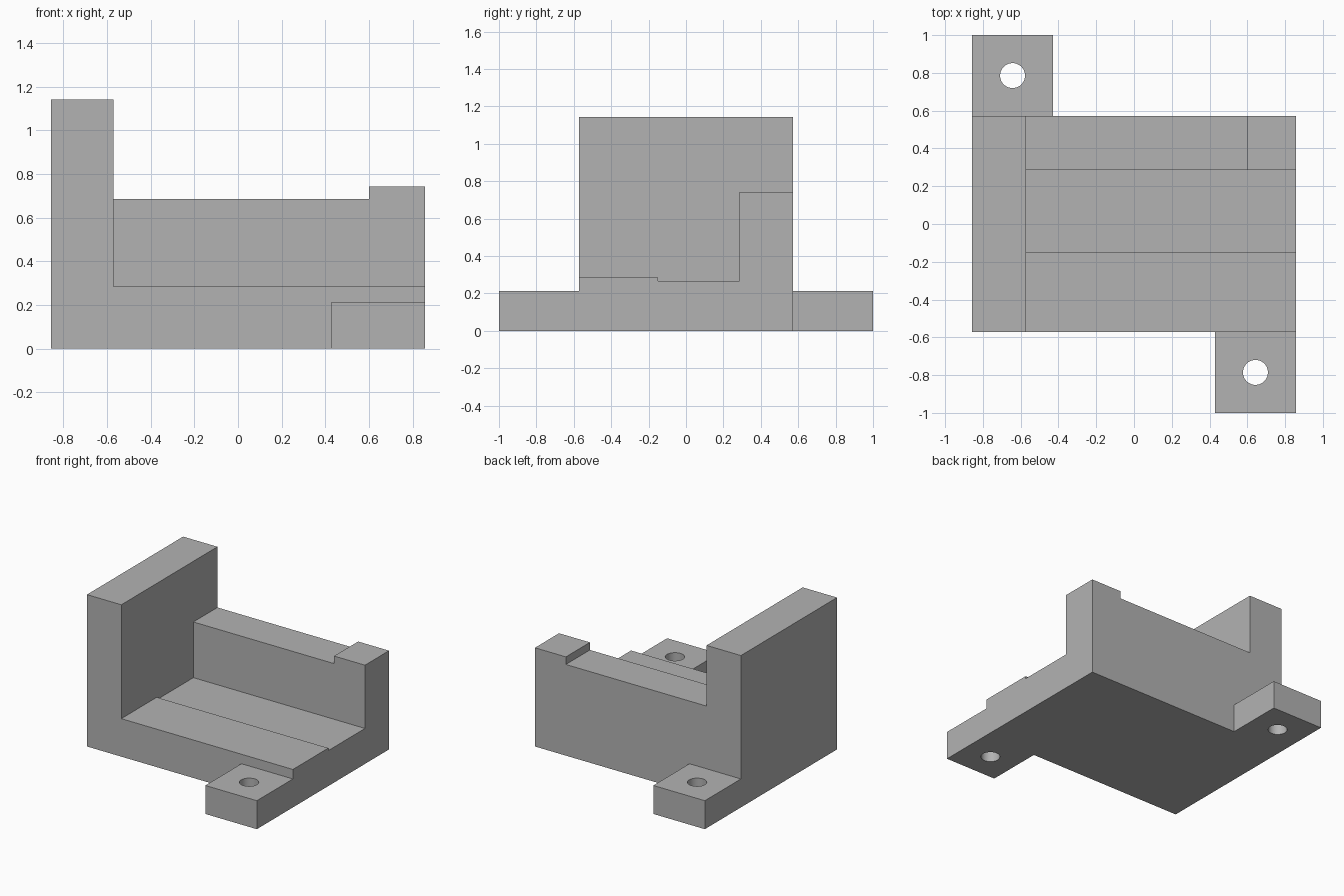
import bpy
import bmesh

cube = bpy.data.objects.get("Cube")
if cube:
    bpy.data.objects.remove(cube, do_unlink=True)

U = 1 / 7  # layout module
HALF_X, HALF_Y = 6 * U, 4 * U

grey = bpy.data.materials.new("plain grey")
grey.use_nodes = True
colour = (0.45, 0.45, 0.45, 1)
grey.diffuse_color = colour
grey.node_tree.nodes["Principled BSDF"].inputs["Base Color"].default_value = colour


def finish(name, bm):
    bmesh.ops.recalc_face_normals(bm, faces=bm.faces[:])
    mesh = bpy.data.meshes.new(name)
    bm.to_mesh(mesh)
    bm.free()
    mesh.materials.append(grey)
    obj = bpy.data.objects.new(name, mesh)
    bpy.context.collection.objects.link(obj)
    return obj


def extrude_profile(name, profile, x0, x1):
    """Extrude a closed (y, z) outline along x."""
    bm = bmesh.new()
    face = bm.faces.new([bm.verts.new((x0, y, z)) for y, z in profile])
    result = bmesh.ops.extrude_face_region(bm, geom=[face])
    moved = [v for v in result["geom"] if isinstance(v, bmesh.types.BMVert)]
    bmesh.ops.translate(bm, verts=moved, vec=(x1 - x0, 0, 0))
    return finish(name, bm)


def box(name, x0, x1, y0, y1, z0, z1):
    return extrude_profile(name, [(y0, z0), (y1, z0), (y1, z1), (y0, z1)], x0, x1)


def combine(target, other, operation):
    mod = target.modifiers.new(operation.lower(), "BOOLEAN")
    mod.operation, mod.solver, mod.object = operation, "EXACT", other
    bpy.context.view_layer.objects.active = target
    bpy.ops.object.modifier_apply(modifier=mod.name)
    bpy.data.objects.remove(other, do_unlink=True)


# Stepped floor and low rear wall in one outline
floor, step, rear = 2 * U, 0.267, 0.686
body = extrude_profile("bracket_body", [
    (-HALF_Y, 0), (HALF_Y, 0), (HALF_Y, rear), (2 * U, rear),
    (2 * U, step), (-0.15, step), (-0.15, floor), (-HALF_Y, floor)],
    -HALF_X, HALF_X)

# Tall end wall and raised corner stop
combine(body, box("end_wall", -HALF_X, -HALF_Y, -HALF_Y, HALF_Y, 0, 8 * U), "UNION")
combine(body, box("corner_stop", 0.6, HALF_X, 2 * U, HALF_Y, step, 0.743), "UNION")

# Mounting tabs with through holes at opposite corners
for side in (1, -1):
    x0, x1 = sorted((side * 3 * U, side * HALF_X))
    y0, y1 = sorted((-side * (HALF_Y - 0.1), -side))
    combine(body, box("mounting_tab", x0, x1, y0, y1, 0, 1.5 * U), "UNION")
    bpy.ops.mesh.primitive_cylinder_add(
        vertices=48, radius=0.066, depth=1,
        location=(side * 4.5 * U, -side * 5.5 * U, 0))
    drill = bpy.context.object
    drill.name = "hole_cutter"
    drill.hide_render = True
    drill.data.materials.append(grey)
    combine(body, drill, "DIFFERENCE")

# Smooth hole walls, crisp edges elsewhere
bpy.ops.object.select_all(action="DESELECT")
body.select_set(True)
bpy.context.view_layer.objects.active = body
bpy.ops.object.shade_smooth_by_angle()
